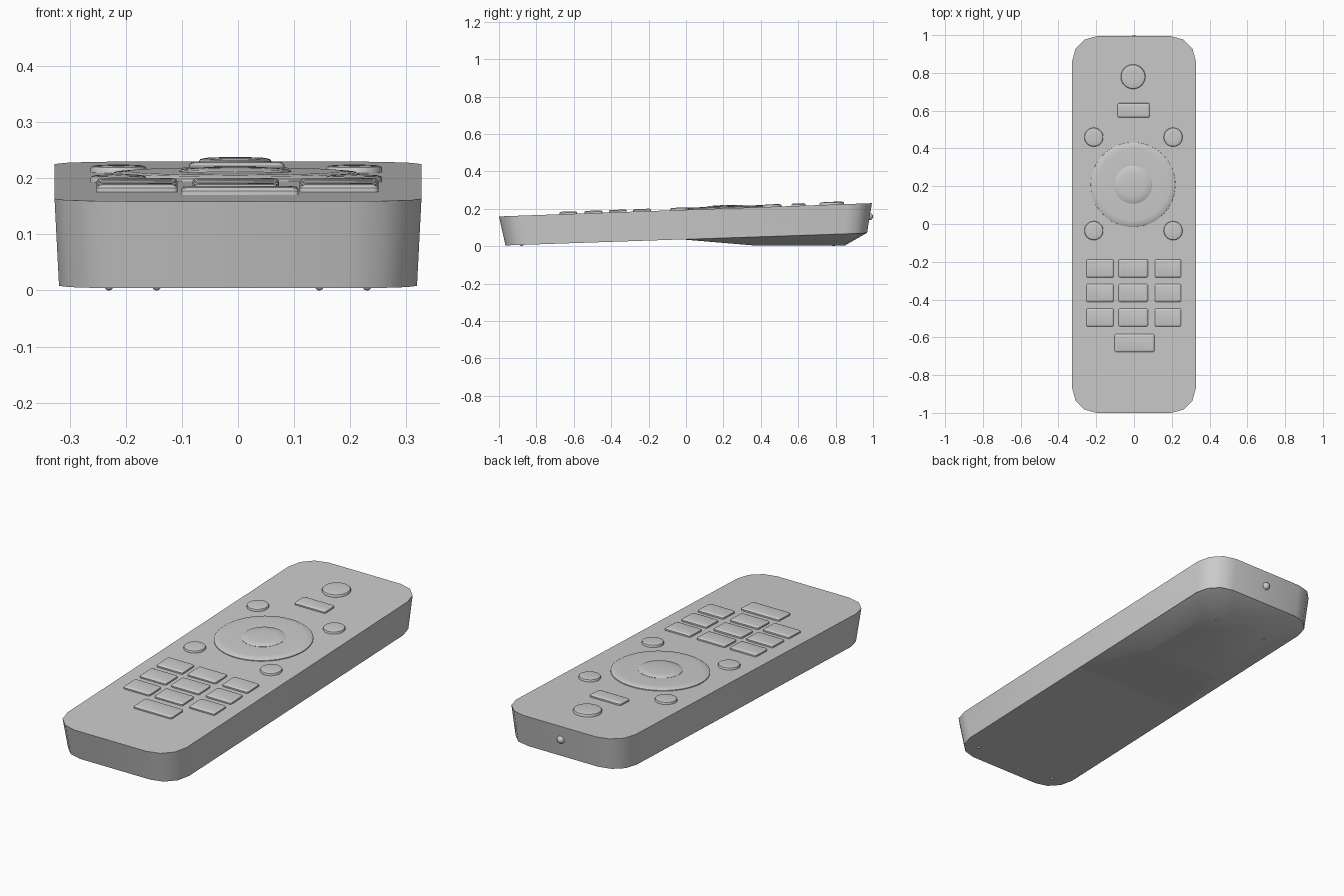
import bpy, bmesh, math
from math import cos, sin, pi

if "Cube" in bpy.data.objects:
    bpy.data.objects.remove(bpy.data.objects["Cube"])

SLOPE = 0.0355
TILT = math.atan(SLOPE)
CX = -0.005


def top_z(y):
    return 0.159 + SLOPE * (y + 1)


def bottom_z(y):
    return 0.004 + 0.034 * (y + 0.965)


def outline(hx, y0, y1, r_front, r_back, n):
    """Rounded rectangle, counter-clockwise, n segments per corner."""
    pts = []
    for sx, y, sy, r, a in ((1, y1, -1, r_back, 0), (-1, y1, -1, r_back, 90),
                            (-1, y0, 1, r_front, 180), (1, y0, 1, r_front, 270)):
        for i in range(n + 1):
            t = math.radians(a + 90 * i / n)
            pts.append((sx * (hx - r) + r * cos(t), y + sy * r + r * sin(t)))
    return pts


def loft(name, rings, angle=35):
    """Skin a list of equal-length rings from bottom to top and cap both ends."""
    bm = bmesh.new()
    vs = [[bm.verts.new(p) for p in ring] for ring in rings]
    n = len(vs[0])
    for a, b in zip(vs, vs[1:]):
        for i in range(n):
            bm.faces.new((a[i], a[(i + 1) % n], b[(i + 1) % n], b[i]))
    bm.faces.new(vs[0][::-1])
    bm.faces.new(vs[-1])
    bmesh.ops.recalc_face_normals(bm, faces=bm.faces)
    me = bpy.data.meshes.new(name)
    bm.to_mesh(me)
    bm.free()
    ob = bpy.data.objects.new(name, me)
    bpy.context.collection.objects.link(ob)
    bpy.context.view_layer.objects.active = ob
    bpy.ops.object.select_all(action='DESELECT')
    ob.select_set(True)
    bpy.ops.object.shade_smooth_by_angle(angle=math.radians(angle))
    return ob


def seat_on_top(ob, x, y):
    ob.location = (x, y, top_z(y))
    ob.rotation_euler.x = TILT


def round_button(name, x, y, profile, n=40):
    rings = [[(r * cos(2 * pi * i / n), r * sin(2 * pi * i / n), z) for i in range(n)]
             for r, z in profile]
    seat_on_top(loft(name, rings), x, y)


def disc(r, h):
    return [(r, -0.01), (r, h * 0.5), (r * 0.96, h * 0.78),
            (r * 0.85, h * 0.9), (r * 0.5, h * 0.98), (r * 0.1, h)]


def key(name, x, y, w, d, h=0.013):
    rings = []
    for inset, z in ((0, -0.01), (0, h * 0.55), (0.004, h * 0.9), (0.009, h)):
        rings.append([(px, py, z) for px, py in
                      outline(w / 2 - inset, -d / 2 + inset, d / 2 - inset, 0.008, 0.008, 3)])
    seat_on_top(loft(name, rings), x, y)


def bead(name, loc, r):
    bpy.ops.mesh.primitive_uv_sphere_add(segments=16, ring_count=8, radius=r, location=loc)
    bpy.context.object.name = name
    bpy.ops.object.shade_smooth()


# Wedge-shaped case, drafted walls
low = [(x, y, bottom_z(y)) for x, y in outline(0.319, -0.965, 0.968, 0.125, 0.125, 3)]
high = [(x, y, top_z(y)) for x, y in outline(0.327, -1.0, 0.994, 0.13, 0.13, 3)]
loft("case", [low, high])

# Battery bulge under the rear half
bulge_low = [(x, y, 0.004) for x, y in outline(0.2, 0.36, 0.85, 0.01, 0.09, 3)]
bulge_high = [(x, y, bottom_z(y) + 0.001)
              for x, y in outline(0.318, -0.03, 0.967, 0.004, 0.125, 3)]
loft("battery_bulge", [bulge_low, bulge_high])

# Round buttons
round_button("power_button", CX, 0.78, disc(0.065, 0.015))
for x in (-0.213, 0.207):
    for y in (0.46, -0.035):
        round_button("corner_button", x, y, disc(0.05, 0.013))

# Navigation pad and centre button
round_button("navigation_pad", CX, 0.208,
             [(0.225, -0.01), (0.224, 0.004), (0.215, 0.009), (0.19, 0.011), (0.1, 0.010)], 64)
round_button("centre_button", CX, 0.208,
             [(0.1, -0.01), (0.1, 0.011), (0.095, 0.014), (0.06, 0.017), (0.01, 0.018)])

# Rectangular keys
key("menu_key", CX + 0.003, 0.602, 0.17, 0.075)
for y in (-0.235, -0.365, -0.495):
    for x, w in ((-0.18, 0.145), (-0.004, 0.155), (0.18, 0.14)):
        key("number_key", x, y, w, 0.095)
key("zero_key", 0.003, -0.63, 0.21, 0.095)

# Infrared emitter and tiny feet
bead("emitter", (0, 0.981, 0.158), 0.019)
for s in (-1, 1):
    bead("front_foot", (s * 0.23, -0.88, 0.008), 0.008)
    bead("rear_foot", (s * 0.145, 0.79, 0.008), 0.008)
